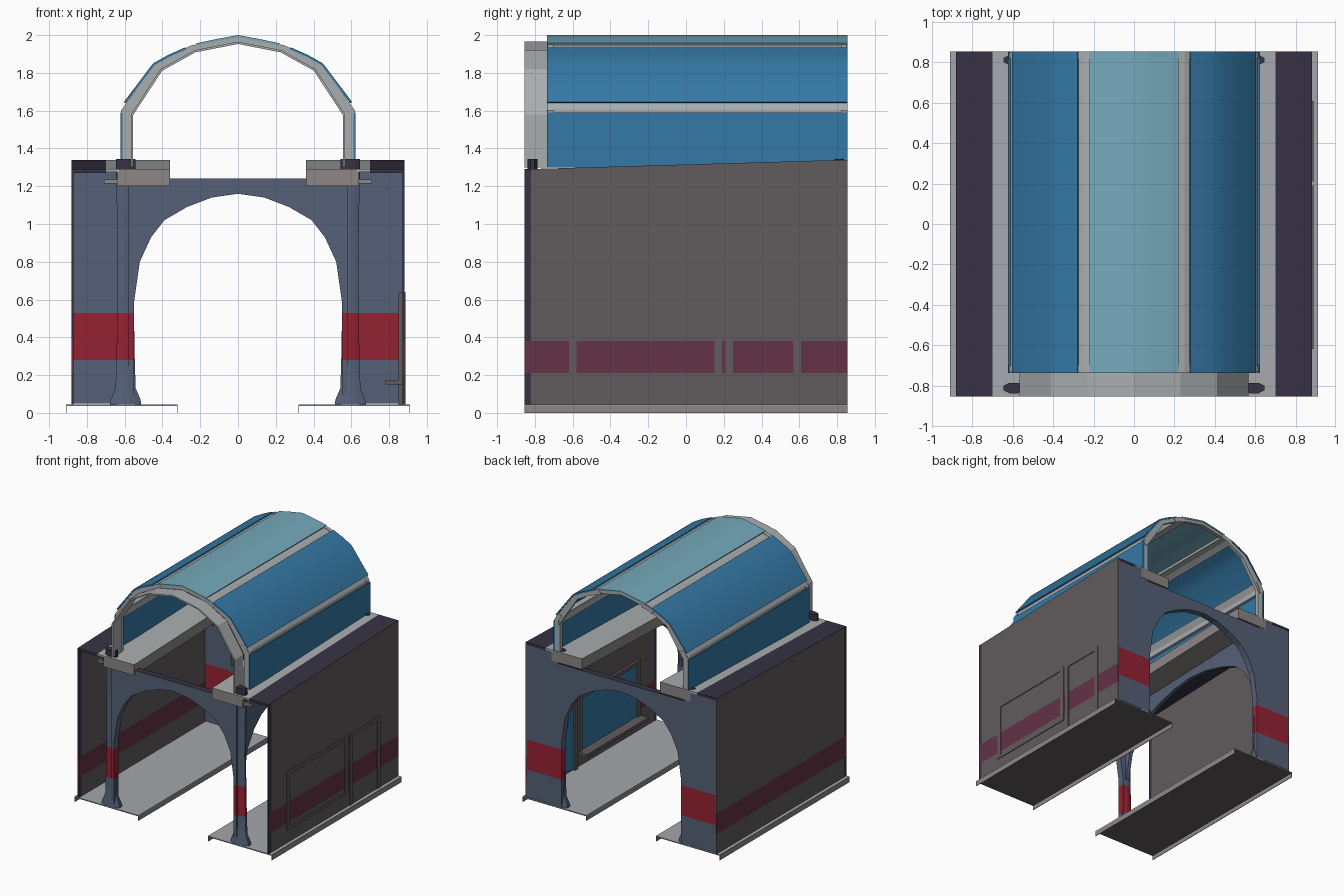
import bpy, bmesh, math
from mathutils import Vector

cube = bpy.data.objects.get("Cube")
if cube:
    bpy.data.objects.remove(cube, do_unlink=True)


def material(name, r, g, b):
    m = bpy.data.materials.new(name)
    m.use_nodes = True
    m.diffuse_color = (r, g, b, 1)
    m.node_tree.nodes["Principled BSDF"].inputs["Base Color"].default_value = (r, g, b, 1)
    return m


GLASS = material("blue glass", .035, .19, .38)
PALE = material("pale glass", .18, .40, .50)
FRAME = material("light grey frame", .40, .42, .43)
WALL = material("brown grey wall", .12, .105, .11)
MAROON = material("maroon stripe", .13, .032, .06)
SLATE = material("slate blue", .09, .12, .185)
RED = material("red stripe", .30, .016, .034)
NAVY = material("dark navy", .038, .032, .058)
PAVING = material("paving grey", .36, .39, .41)
STONE = material("warm grey ledge", .27, .24, .24)


def finish(name, bm, mats, mirror="", rule=None, cuts=(), smooth=False):
    """Turn a bmesh into an object; cuts are (normal axis, position) planes."""
    for axis, pos in cuts:
        n = Vector([float(a == axis) for a in "XYZ"])
        bmesh.ops.bisect_plane(bm, geom=bm.verts[:] + bm.edges[:] + bm.faces[:],
                               plane_co=n * pos, plane_no=n)
    bmesh.ops.recalc_face_normals(bm, faces=bm.faces[:])
    if rule:
        for f in bm.faces:
            f.material_index = rule(f.calc_center_median(), f.normal)
    me = bpy.data.meshes.new(name)
    bm.to_mesh(me)
    bm.free()
    for m in mats:
        me.materials.append(m)
    ob = bpy.data.objects.new(name, me)
    bpy.context.collection.objects.link(ob)
    if mirror:
        mod = ob.modifiers.new("Mirror", "MIRROR")
        mod.use_axis = [a in mirror for a in "XYZ"]
    if smooth:
        bpy.ops.object.select_all(action="DESELECT")
        ob.select_set(True)
        bpy.context.view_layer.objects.active = ob
        bpy.ops.object.shade_smooth_by_angle(angle=math.radians(40))
    return ob


def prism(name, pts, axis, lo, hi, mats, **kw):
    """Extrude a profile: (x, z) points along Y or (y, z) points along X."""
    bm = bmesh.new()
    place = (lambda a, b: (a, lo, b)) if axis == "Y" else (lambda a, b: (lo, a, b))
    face = bm.faces.new([bm.verts.new(place(*p)) for p in pts])
    geo = bmesh.ops.extrude_face_region(bm, geom=[face])["geom"]
    step = Vector((0, hi - lo, 0)) if axis == "Y" else Vector((hi - lo, 0, 0))
    bmesh.ops.translate(bm, vec=step, verts=[v for v in geo if isinstance(v, bmesh.types.BMVert)])
    return finish(name, bm, mats, **kw)


def box(name, x, y, z, mats, **kw):
    return prism(name, [(x[0], z[0]), (x[1], z[0]), (x[1], z[1]), (x[0], z[1])],
                 "Y", y[0], y[1], mats, **kw)


def both(half):
    """Complete a right half profile that ends on the centre line."""
    return half + [(-a, b) for a, b in reversed(half[:-1])]


def band(outer, thick):
    """Close a polyline into a strip with a copy shrunk towards the vault centre."""
    c = Vector((0, 1.4))
    inner = []
    for p in outer:
        d = Vector(p) - c
        inner.append(tuple(c + d * (1 - thick / d.length)))
    return outer + inner[::-1]


def stripe(low, high):
    return lambda c, n: 1 if low < c.z < high else 0


END = .855

# Paved strips with thin drop edges
box("paving", (.32, .91), (-END, END), (.037, .045), [PAVING, WALL], mirror="X",
    rule=lambda c, n: 1 if n.z < -.5 else 0)
for label, x in (("inner", .32), ("outer", .907)):
    box(label + "_kerb", (x, x + .004), (-END, END), (0, .04), [STONE], mirror="X")

# Side walls with a rising top, maroon stripe and dark front trim
slope = [(-END, 1.29), (END, 1.34)]


def wall_rule(c, n):
    if .21 < c.z < .38:
        return 1
    return 2 if c.y < -.82 or n.z > .5 else 0


prism("side_wall", [(-END, .04), (END, .04)] + slope[::-1], "X", .87, .882,
      [WALL, MAROON, NAVY], mirror="X", rule=wall_rule,
      cuts=[("Z", .21), ("Z", .38), ("Y", -.82)])


def sloped(name, x0, x1, depth, mats, **kw):
    low = [(y, z - depth) for y, z in slope]
    prism(name, low + slope[::-1], "X", x0, x1, mats, mirror="X", **kw)


sloped("wall_cap", .70, .88, .02, [NAVY])
sloped("gutter", .63, .70, .015, [FRAME])
sloped("inner_ledge", .36, .64, .09, [STONE, FRAME],
       rule=lambda c, n: 1 if n.z > .5 else 0)

# Portal arches: two across the passage, one along each side
curve = [(.55, .05), (.55, .59), (.52, .80), (.46, .93), (.39, 1.02),
         (.27, 1.09), (.14, 1.14), (0, 1.16)]
opening = both(curve)
front = [(.58, 1.24), (.58, .05)] + opening + [(-.58, .05), (-.58, 1.24)]
arch_mats = [SLATE, RED, NAVY]


def arch_rule(c, n):
    if n.z > .9 and c.z > 1.2:
        return 2
    return 1 if .28 < c.z < .53 else 0


red_cuts = [("Z", .28), ("Z", .53)]
prism("front_arch", front, "Y", -.845, -.79, arch_mats, rule=arch_rule, cuts=red_cuts)
prism("back_arch", front, "Y", .80, .853, arch_mats, rule=arch_rule, cuts=red_cuts)
side = [(y * 1.42, z) for y, z in opening[1:-1]]
prism("side_arch", [(.82, 1.25), (.82, .59)] + side + [(-.82, .59), (-.82, 1.25)],
      "X", .575, .605, [SLATE], mirror="X")

# Solid back piers between the arch and the walls
box("back_pier", (.58, .875), (.81, .853), (.05, 1.33), arch_mats, mirror="X",
    rule=arch_rule, cuts=red_cuts)

# Flared columns at all four corners of the passage
SIDES = 8
bm = bmesh.new()
rings = []
for r, z in [(.085, .04), (.082, .07), (.055, .13), (.05, .28), (.045, .55),
             (.043, .8), (.05, 1.2), (.053, 1.24), (.053, 1.345)]:
    ring = []
    for i in range(SIDES):
        a = math.tau * (i + .5) / SIDES
        ring.append(bm.verts.new((.595 + r * math.cos(a) * 1.05, -.812 + r * math.sin(a) * .53, z)))
    rings.append(ring)
for a, b in zip(rings, rings[1:]):
    for i in range(SIDES):
        j = (i + 1) % SIDES
        bm.faces.new((a[i], a[j], b[j], b[i]))
bm.faces.new(rings[0])
bm.faces.new(rings[-1])
finish("column", bm, arch_mats, mirror="XY", cuts=red_cuts, smooth=True,
       rule=lambda c, n: 2 if c.z > 1.23 else (1 if .28 < c.z < .53 else 0))

# Small tie rods beside the front capitals
box("tie_rod", (.54, .71), (-.84, -.82), (1.215, 1.235), [STONE], mirror="X")

# Shop window, door and sill on the left wall
for label, y0, y1, z0 in (("window", -.60, .17, .17), ("door", .23, .59, .06)):
    box(label + "_glass", (.862, .869), (y0, y1), (z0, .62), [GLASS])
    for s, y in (("front", y0), ("back", y1)):
        box(f"{label}_{s}_jamb", (.85, .888), (y - .02, y + .02), (z0 - .02, .64), [WALL])
    box(label + "_lintel", (.85, .888), (y0, y1), (.61, .64), [WALL])
box("window_sill", (.78, .888), (-.62, .19), (.15, .175), [WALL])

# Vaulted roof: thin front hood and raised end rings
hood = both([(.567, 1.30), (.567, 1.58), (.41, 1.82), (.23, 1.92), (0, 1.965)])
shell = both([(.62, 1.30), (.62, 1.60), (.44, 1.85), (.25, 1.945), (0, 1.996)])
prism("front_hood", band(hood, .012), "Y", -END, -.735, [FRAME])
prism("front_roof_ring", shell + hood[::-1], "Y", -.733, -.70, [FRAME])
prism("back_roof_ring", shell + hood[::-1], "Y", .82, .85, [FRAME])

# Lengthwise roof ribs
for label, pts in (("lower", [(.612, 1.57), (.61, 1.61), (.58, 1.66)]),
                   ("upper", [(.30, 1.915), (.25, 1.94), (.20, 1.95)])):
    prism(label + "_roof_rib", band(pts, .035), "Y", -.735, END, [FRAME], mirror="X")

# Glass panels
panels = {"lower": [(.623, 1.30), (.623, 1.59)],
          "upper": [(.605, 1.645), (.45, 1.85), (.37, 1.895), (.28, 1.935)]}
for label, pts in panels.items():
    prism(label + "_roof_glass", band(pts, .012), "Y", -.737, END, [GLASS],
          mirror="X", smooth=True)
prism("top_roof_glass", band(both([(.22, 1.957), (.11, 1.98), (0, 2.0)]), .012),
      "Y", -.737, END, [PALE], smooth=True)
